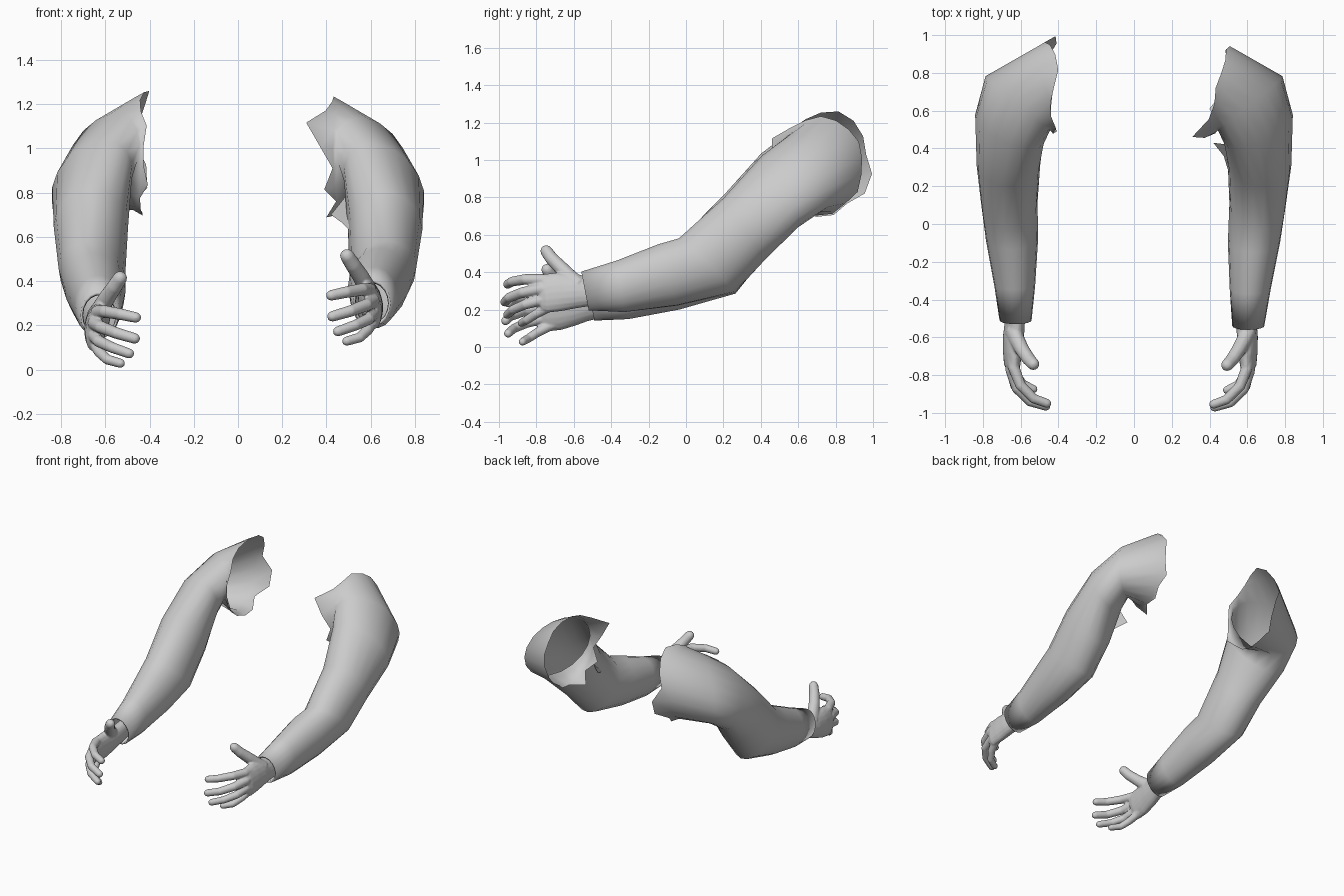
import bpy, bmesh, math
from mathutils import Vector as V

if "Cube" in bpy.data.objects:
    bpy.data.objects.remove(bpy.data.objects["Cube"])

SEG = 18


def ring(c, u, v, n=SEG):
    c, u, v = V(c), V(u), V(v)
    return [c + u * math.cos(2 * math.pi * i / n) + v * math.sin(2 * math.pi * i / n) for i in range(n)]


def loft(bm, rings, caps=False):
    rows = [[bm.verts.new(p) for p in r] for r in rings]
    n = len(rows[0])
    for a, b in zip(rows, rows[1:]):
        for i in range(n):
            j = (i + 1) % n
            bm.faces.new((a[i], a[j], b[j], b[i]))
    if caps:
        bm.faces.new(rows[0][::-1])
        bm.faces.new(rows[-1])


def finish(bm, name, side):
    for v in bm.verts:
        v.co.x *= side
    bmesh.ops.recalc_face_normals(bm, faces=bm.faces)
    me = bpy.data.meshes.new(name)
    bm.to_mesh(me)
    bm.free()
    me.shade_smooth()
    ob = bpy.data.objects.new(name, me)
    bpy.context.collection.objects.link(ob)
    return ob


# sleeve sections from cuff to shoulder: centre, outward axis, upward axis
SECTIONS = [
    ((.605, -.54, .30), (.085, 0, 0), (0, -.02, .105)),
    ((.615, -.35, .325), (.108, 0, 0), (0, -.02, .14)),
    ((.635, -.10, .385), (.138, 0, .01), (0, -.05, .165)),
    ((.655, .11, .435), (.15, 0, .02), (0, -.15, .145)),
    ((.665, .31, .63), (.168, 0, 0), (0, -.11, .17)),
    ((.66, .50, .83), (.18, .05, -.02), (-.035, -.09, .19)),
    ((.615, .64, .93), (.16, .13, .0), (-.06, -.06, .21)),
    ((.47, .71, .96), (.04, .23, .05), (-.01, -.03, .25)),
]
# torn edge lengths around the shoulder opening
TORN = {
    1: [0, .02, .01, .02, .04, .03, .05, .14, .06, 0, .05, 0, .07, 0, .02, 0, .03, 0],
    -1: [.05, .08, .10, .10, .05, .01, 0, .02, 0, 0, .03, 0, .02, .05, .07, .04, .13, .13],
}


def sleeve(name, side):
    rings = []
    for k, (c, u, v) in enumerate(SECTIONS):
        c = V(c)
        if side < 0:   # the left arm hangs a little lower at the cuff
            w = max(0, 1 - k / 4)
            c += V((.022 * w, .03 * w, -.055 * w + .015 * (1 - w)))
        if k == 0:     # hem folded back inside the cuff
            for dy, s in ((.12, .86), (.005, .88)):
                rings.append(ring(c + V((0, dy, 0)), V(u) * s, V(v) * s))
        rings.append(ring(c, u, v))
    last_c = sum(rings[-1], V()) / SEG
    edge = []
    for p, t in zip(rings[-1], TORN[side]):
        edge.append(p + ((p - last_c).normalized() * .45 + V((-.8, 0, 0))) * (t + .003))
    rings.append(edge)
    bm = bmesh.new()
    loft(bm, rings)
    # loose torn scrap under the armpit
    if side > 0:
        q = [(.50, .42, .80), (.42, .43, .70), (.475, .36, .66), (.53, .18, .60)]
        bm.faces.new([bm.verts.new(p) for p in q])
    return finish(bm, name, side)


# finger paths from knuckle to tip, with base radius
FINGERS = [
    (.033, (.60, -.70, .35), (.595, -.77, .36), (.56, -.86, .362), (.49, -.93, .35), (.420, -.955, .335)),
    (.033, (.61, -.70, .31), (.61, -.78, .31), (.58, -.875, .292), (.51, -.945, .265), (.425, -.97, .24)),
    (.031, (.61, -.70, .26), (.61, -.77, .252), (.59, -.86, .228), (.53, -.925, .20), (.45, -.957, .172)),
    (.029, (.61, -.68, .235), (.605, -.74, .21), (.585, -.80, .178), (.55, -.85, .145), (.49, -.88, .128)),
    (.044, (.605, -.57, .33), (.58, -.62, .375), (.552, -.67, .425), (.518, -.72, .475), (.492, -.748, .515)),
]


def tube(bm, pts, r):
    pts = [V(p) for p in pts]
    rings = []
    for i, p in enumerate(pts):
        t = (pts[min(i + 1, len(pts) - 1)] - pts[max(i - 1, 0)]).normalized()
        u = t.cross(V((0, 0, 1))).normalized()
        v = u.cross(t)
        rad = r * (1 - .065 * i)
        rings.append(ring(p, u * rad, v * rad, 12))
    for d, s in ((.5, .82), (.85, .4)):   # rounded fingertip
        c = p + t * rad * d
        rings.append(ring(c, u * rad * s, v * rad * s, 12))
    loft(bm, rings, True)


def hand(name, side):
    bm = bmesh.new()
    # wrist and palm
    palm = [((.60, -.44, .30), .053, .078), ((.597, -.54, .30), .053, .084),
            ((.600, -.60, .30), .055, .094), ((.603, -.68, .295), .050, .104),
            ((.605, -.75, .287), .042, .104), ((.602, -.785, .287), .028, .09)]
    loft(bm, [ring(c, (a, 0, 0), (-.012, -.01, b)) for c, a, b in palm], True)
    # fingers and thumb
    for r, *path in FINGERS:
        tube(bm, path, r)
    if side < 0:
        for v in bm.verts:
            w = min(1, max(0, (-.44 - v.co.y) / .2))
            v.co += V((.03 + .01 * w, .005, -.06 - .04 * w))
    ob = finish(bm, name, side)
    m = ob.modifiers.new("fuse", 'REMESH')
    m.mode = 'VOXEL'
    m.voxel_size = .006
    m.use_smooth_shade = True
    s = ob.modifiers.new("soften", 'SMOOTH')
    s.factor = .5
    s.iterations = 4
    return ob


for side, label in ((1, "right"), (-1, "left")):
    sleeve(label + "_sleeve", side)
    hand(label + "_hand", side)
